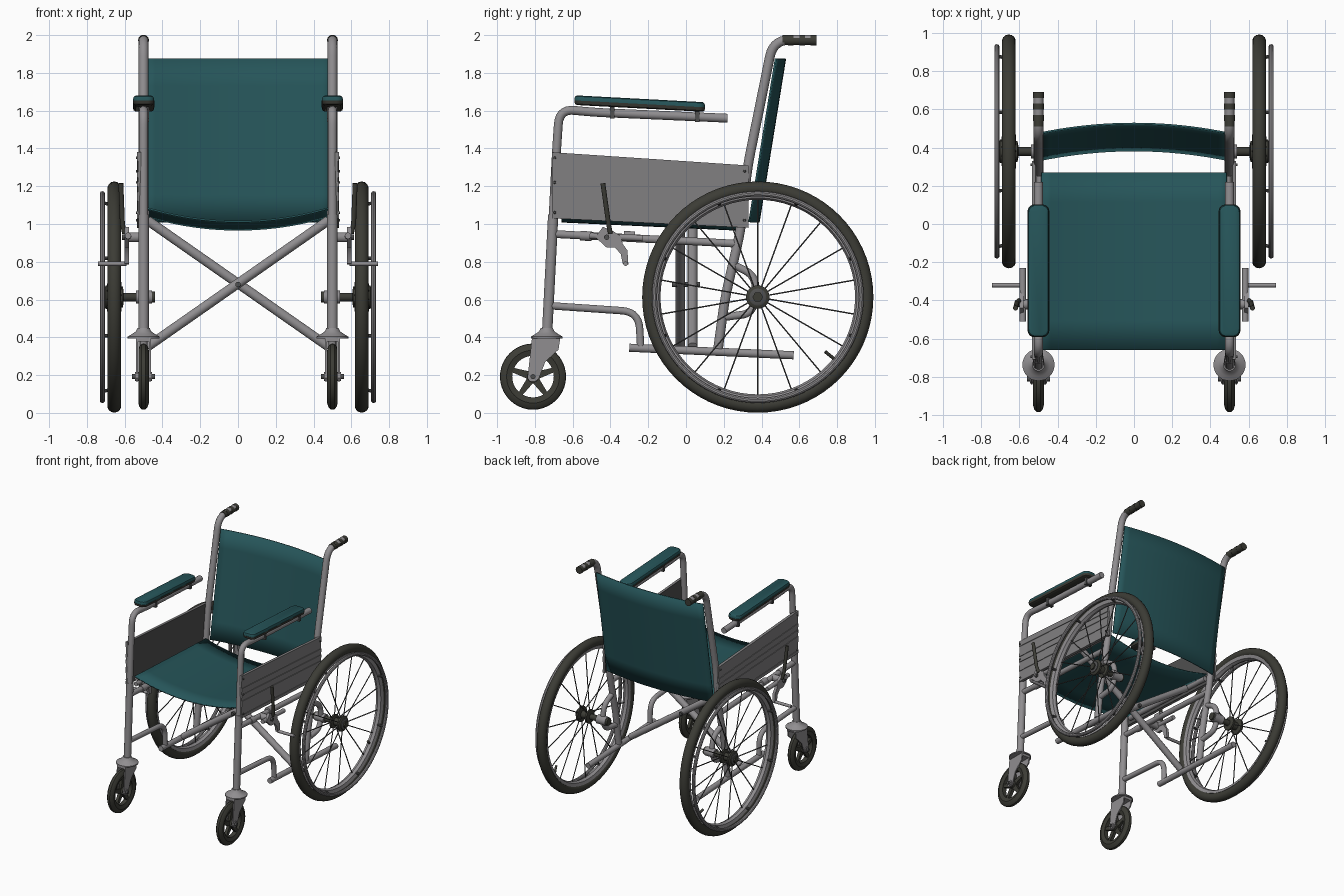
import bpy, bmesh, math
from mathutils import Vector as V

if "Cube" in bpy.data.objects:
    bpy.data.objects.remove(bpy.data.objects["Cube"])

def material(name, r, g, b):
    m = bpy.data.materials.new(name)
    m.diffuse_color = (r, g, b, 1)
    m.use_nodes = True
    m.node_tree.nodes["Principled BSDF"].inputs["Base Color"].default_value = m.diffuse_color
    return m

STEEL = material("steel grey", 0.28, 0.27, 0.28)
PANEL = material("panel grey", 0.22, 0.215, 0.22)
INNER = material("dark grey", 0.08, 0.08, 0.08)
RUBBER = material("rubber black", 0.045, 0.045, 0.036)
TEAL = material("teal fabric", 0.019, 0.09, 0.10)

def done(bm, name, mat, mirror=True, solid=0):
    bmesh.ops.recalc_face_normals(bm, faces=bm.faces)
    me = bpy.data.meshes.new(name)
    bm.to_mesh(me)
    bm.free()
    me.materials.append(mat)
    ob = bpy.data.objects.new(name, me)
    bpy.context.collection.objects.link(ob)
    if solid:
        s = ob.modifiers.new("Solidify", 'SOLIDIFY')
        s.thickness, s.offset = solid, 0
    if mirror:
        ob.modifiers.new("Mirror", 'MIRROR').use_mirror_merge = False
    return ob

def skin(bm, rings, closed=False):
    n = len(rings[0])
    for a, b in zip(rings, rings[1:] + (rings[:1] if closed else [])):
        for i in range(n):
            bm.faces.new((a[i], a[(i + 1) % n], b[(i + 1) % n], b[i]))
    if not closed:
        bm.faces.new(rings[0])
        bm.faces.new(rings[-1])

def sweep(bm, pts, r, bend=0.0, n=14):
    """Round tube through pts with rounded corners."""
    pts = [V(p) for p in pts]
    path = [pts[0]]
    for a, p, b in zip(pts, pts[1:], pts[2:]):
        d = min(bend, (a - p).length * .48, (b - p).length * .48)
        if d < 1e-4:
            path.append(p)
            continue
        s, e = p + (a - p).normalized() * d, p + (b - p).normalized() * d
        path += [s.lerp(p, t / 7).lerp(p.lerp(e, t / 7), t / 7) for t in range(8)]
    path.append(pts[-1])
    ref = V((0, 1, 0)) if abs((path[-1] - path[0]).normalized().x) > .7 else V((1, 0, 0))
    rings = []
    for i, p in enumerate(path):
        t = (path[min(i + 1, len(path) - 1)] - path[max(i - 1, 0)]).normalized()
        u = (ref - t * ref.dot(t)).normalized()
        v = t.cross(u)
        rings.append([bm.verts.new(p + (u * math.cos(k * math.tau / n) + v * math.sin(k * math.tau / n)) * r)
                      for k in range(n)])
    skin(bm, rings)

def lathe(bm, prof, c, n=32, closed=False, axis='X'):
    """Revolve (radius, offset) points round an axis through c."""
    rings = []
    for r, h in prof:
        ring = []
        for k in range(n):
            u, w = r * math.cos(k * math.tau / n), r * math.sin(k * math.tau / n)
            ring.append(bm.verts.new(V(c) + (V((h, u, w)) if axis == 'X' else V((u, w, h)))))
        rings.append(ring)
    skin(bm, rings, closed)

def plate(bm, yz, x0, x1):
    skin(bm, [[bm.verts.new((x, y, z)) for y, z in yz] for x in (x0, x1)])

def circle(r, minor, n=14, h=0):
    return [(r + minor * math.cos(k * math.tau / n), h + minor * math.sin(k * math.tau / n)) for k in range(n)]

def tube(name, pts, r, mat=STEEL, bend=0.0, mirror=True):
    bm = bmesh.new()
    sweep(bm, pts, r, bend)
    return done(bm, name, mat, mirror)

def turned(name, prof, c, mat, n=32, closed=False, axis='X'):
    bm = bmesh.new()
    lathe(bm, prof, c, n, closed, axis)
    return done(bm, name, mat)

# Frame tubes
X = 0.5
tube("front_leg_and_arm", [(X, -.735, .42), (X, -.685, 1.4), (X, -.67, 1.61), (X, -.5, 1.592), (X, .22, 1.56)], .024, bend=.13)
tube("front_leg_sleeve", [(X, -.735, .43), (X, -.703, 1.05)], .028)
tube("back_post", [(X, .17, .34), (X, .205, .6), (X, .29, .97), (X, .325, 1.3), (X, .462, 1.975), (X, .66, 1.975)], .026, bend=.09)
tube("lower_rail", [(X, -.3, .345), (X, .57, .305)], .022)
tube("middle_rail", [(X, -.7, .947), (X, .28, .895)], .021)
tube("seat_rail", [(.49, -.63, 1.06), (.49, .25, 1.015)], .02)
tube("front_stay", [(X, -.715, .567), (X, -.25, .535), (X, -.24, .345)], .02, bend=.09)
for y in (-.53, -.3):
    tube("rail_collar", [(X, y - .03, .938), (X, y + .03, .935)], .026)

# Folding cross brace
for s, y in ((1, -.03), (-1, .035)):
    tube("cross_brace", [(-.48 * s, y, .35), (.48 * s, y, 1.02)], .026, mirror=False)
tube("cross_bolt", [(0, -.075, .68), (0, .075, .68)], .014, INNER, mirror=False)

# Push handle grips with finger ridges
bm = bmesh.new()
for k in range(6):
    y = .51 + k * .03
    sweep(bm, [(X, y, 1.973), (X, y + .005, 1.973), (X, y + .03, 1.973)], .029 if k % 2 else .027)
done(bm, "push_grip", RUBBER)

# Seat and backrest slings
def sling(name, w, f, nx=20, ny=6):
    bm = bmesh.new()
    g = [[bm.verts.new(f((2 * i / nx - 1) * w, 1 - (2 * i / nx - 1) ** 2, j / ny)) for i in range(nx + 1)]
         for j in range(ny + 1)]
    for j in range(ny):
        for i in range(nx):
            bm.faces.new((g[j][i], g[j][i + 1], g[j + 1][i + 1], g[j + 1][i]))
    done(bm, name, TEAL, False, .01)

sling("seat", .485, lambda x, b, t: (x, -.66 + .93 * t, 1.085 - .043 * t - .072 * b))
sling("backrest", .49, lambda x, b, t: (x, .335 + .14 * t + .05 * b, 1.01 + .865 * t))

# Armrest pads with dark base and brackets
def pad(name, layers, mat):
    bm = bmesh.new()
    rings = []
    for hw, h in layers:
        r, ring = min(hw, .035), []
        for cx, cy, a0 in ((1, 1, 0), (-1, 1, 90), (-1, -1, 180), (1, -1, 270)):
            for k in range(6):
                a = math.radians(a0 + k * 18)
                y = -.245 + cy * (.29 + hw - r) + r * math.sin(a)
                ring.append(bm.verts.new((X + cx * (hw - r) + r * math.cos(a), y, 1.648 - .053 * (y + .245) + h)))
        rings.append(ring)
    skin(bm, rings)
    done(bm, name, mat)

pad("armrest_pad", [(.055, -.016), (.055, 0), (.051, .01), (.043, .015)], TEAL)
pad("armrest_base", [(.043, -.036), (.053, -.03), (.057, -.012)], RUBBER)
for y in (-.39, .06):
    bm = bmesh.new()
    z = 1.572 - .043 * y
    plate(bm, [(y - .012, z - .03), (y + .012, z - .03), (y + .012, z + .05), (y - .012, z + .05)], .472, .528)
    done(bm, "armrest_bracket", INNER)

# Ribbed side panels, f runs from bottom (0) to top (1)
def band(bm, f0, f1, x0, x1):
    lo, hi = (lambda f: 1.03 + .35 * f), (lambda f: .98 + .33 * f)
    plate(bm, [(-.71, lo(f0)), (.33, hi(f0)), (.33, hi(f1)), (-.71, lo(f1))], x0, x1)

bm = bmesh.new()
band(bm, 0, 1, .517, .53)
for f0, f1 in ((.0, .07), (.26, .4), (.48, .55), (.62, .7), (.87, 1)):
    band(bm, f0, f1, .53, .535)
done(bm, "side_panel", PANEL)
bm = bmesh.new()
band(bm, 0, 1, .512, .517)
done(bm, "side_panel_inside", INNER)
bm = bmesh.new()
for y, z in ((-.695, 1.35), (-.695, 1.22), (-.695, 1.06), (.31, 1.28), (.31, 1.02)):
    lathe(bm, [(.008, 0), (.006, .008)], (.533, y, z), 10)
done(bm, "panel_screws", INNER)

# Rear wheels
WX, WY, WZ = .655, .38, .613
C = (WX, WY, WZ)
turned("rear_tyre", circle(.575, .037), C, RUBBER, 72, True)
turned("rear_rim", [(.515, 0), (.525, -.022), (.55, -.029), (.55, .029), (.525, .022)], C, STEEL, 72, True)
turned("hand_rim", circle(.547, .014, 10, .063), C, STEEL, 72, True)
turned("rear_hub", [(.03, -.05), (.055, -.045), (.055, -.03), (.03, -.025), (.03, .025), (.062, .03), (.062, .045), (.045, .055)], C, RUBBER)
turned("hub_ring", [(.045, .05), (.045, .06), (.036, .064)], C, INNER, 24)
turned("hub_nut", [(.028, .055), (.028, .075)], C, RUBBER, 6)
def polar(x, r, a):
    return (x, WY + r * math.cos(a), WZ + r * math.sin(a))
bm = bmesh.new()
for k in range(18):
    a = math.radians(90 + 20 * k)
    sweep(bm, [polar(WX + (.035 if k % 2 else -.035), .05, a), polar(WX, .52, a)], .0042, n=6)
done(bm, "wheel_spokes", INNER)
bm = bmesh.new()
for k in range(8):
    a = math.radians(22.5 + 45 * k)
    sweep(bm, [polar(WX + .015, .53, a), polar(WX + .063, .54, a)], .009, n=8)
done(bm, "hand_rim_tabs", INNER)
tube("valve", [polar(WX, .52, -.68), polar(WX + .02, .46, -.68)], .009, RUBBER)

# Axle and its curved mounting tubes
tube("axle", [(.45, WY, WZ), (WX, WY, WZ)], .023, RUBBER)
tube("axle_boss", [(.455, WY, WZ), (.54, WY, WZ)], .036)
tube("axle_boss_cap", [(.44, WY, WZ), (.46, WY, WZ)], .03, RUBBER)
tube("upper_axle_mount", [(X, .24, .79), (X, .36, .73), (X, .375, .62)], .021, bend=.08)
tube("lower_axle_mount", [(X, .185, .505), (X, .34, .525), (X, .375, .61)], .021, bend=.08)

# Casters
CY, CZ, R = -.81, .192, .175
CC = (X, CY, CZ)
turned("caster_tyre", [(.11, -.018), (.14, -.028), (.16, -.022), (R - .002, -.01), (R, 0), (R - .002, .01), (.16, .022),
                       (.14, .028), (.11, .018)], CC, RUBBER, 40, True)
turned("caster_hub", [(.032, -.028), (.032, .028)], CC, RUBBER, 20)
bm = bmesh.new()
for k in range(5):
    a = math.radians(90 + 72 * k)
    c, s = math.cos(a), math.sin(a)
    plate(bm, [(CY + r * c - w * s, CZ + r * s + w * c) for r, w in ((.02, -.021), (.115, -.012), (.115, .012), (.02, .021))],
          X - .012, X + .012)
done(bm, "caster_spokes", RUBBER)
bm = bmesh.new()
for x in (.461, .53):
    plate(bm, [(-.815, .4), (-.665, .4), (-.675, .335), (-.745, .27), (-.78, .18), (-.8, .165), (-.825, .165),
               (-.84, .185), (-.835, .22)], x, x + .009)
plate(bm, [(-.815, .378), (-.67, .378), (-.665, .4), (-.815, .4)], .461, .539)
done(bm, "caster_fork", STEEL)
turned("fork_cap", [(.084, .395), (.084, .404), (.06, .418), (.04, .432), (.032, .45)], (X, -.737, 0), STEEL, 32, False, 'Z')
tube("caster_axle", [(.455, CY, CZ), (.545, CY, CZ)], .024)
tube("caster_bolt", [(.44, CY, CZ), (.56, CY, CZ)], .013, INNER)

# Brakes
bm = bmesh.new()
plate(bm, [(-.48, .93), (-.44, .985), (-.39, .965), (-.345, .935), (-.335, .895), (-.31, .86), (-.305, .785), (-.335, .79),
           (-.345, .84), (-.375, .875), (-.42, .875)], .578, .6)
sweep(bm, [(.582, -.51, .938), (.582, -.23, .925)], .017)
sweep(bm, [(.5, -.42, .93), (.59, -.42, .93)], .027)
sweep(bm, [(.59, -.32, .79), (.742, -.32, .79)], .012)
done(bm, "brake_bracket", STEEL)
tube("brake_lever", [(.6, -.4, .95), (.612, -.41, 1.0), (.62, -.44, 1.215)], .013, RUBBER)
tube("brake_pivot", [(.57, -.42, .93), (.615, -.42, .93)], .014, INNER)

# Smooth shading with sharp edges kept
bpy.ops.object.select_all(action='SELECT')
bpy.context.view_layer.objects.active = bpy.context.collection.objects[0]
bpy.ops.object.shade_smooth_by_angle(angle=math.radians(35))
